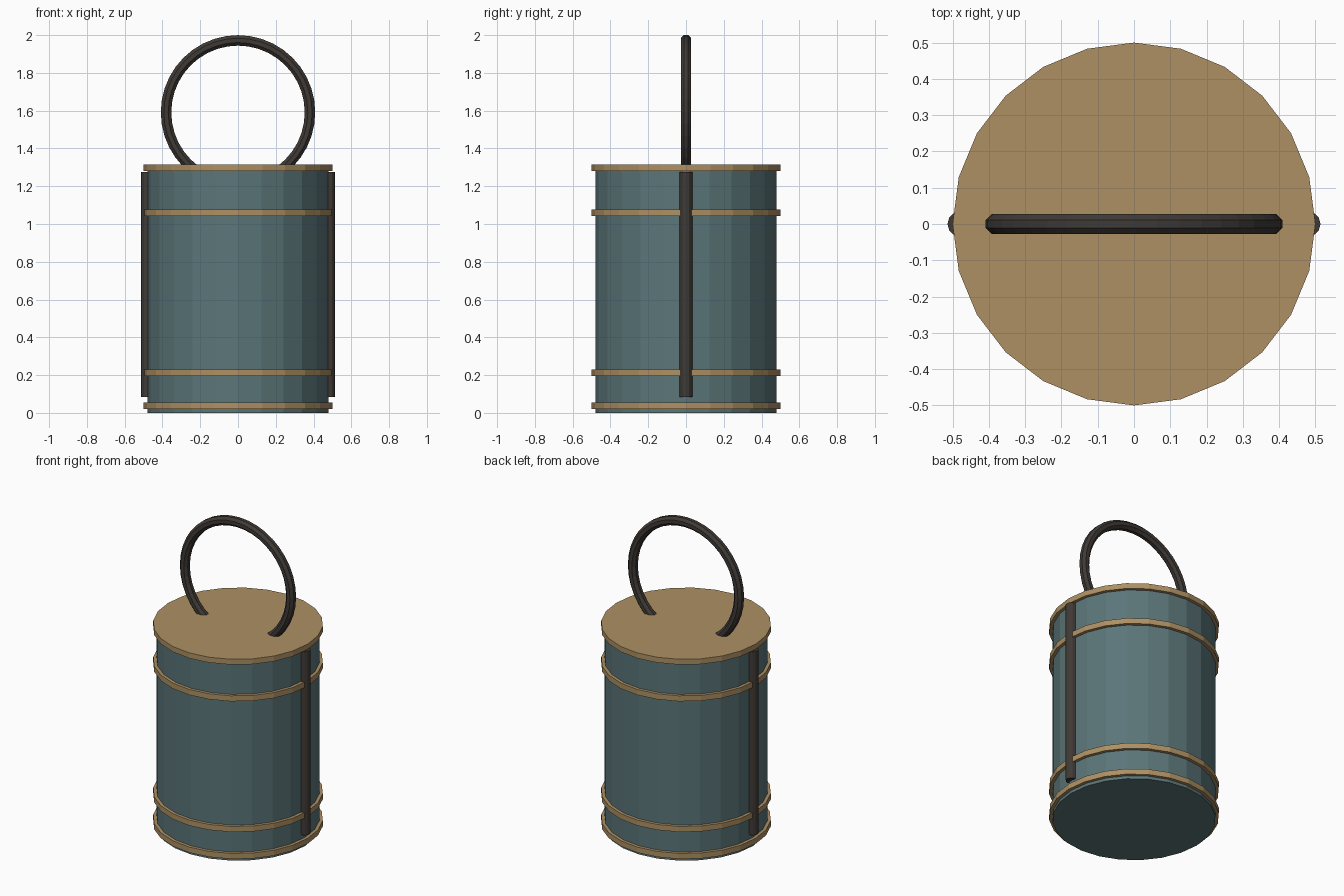
import bpy, bmesh
from math import pi, cos, sin

cube = bpy.data.objects.get("Cube")
if cube:
    bpy.data.objects.remove(cube)


def material(name, rgb):
    m = bpy.data.materials.new(name)
    m.use_nodes = True
    m.diffuse_color = (*rgb, 1)
    m.node_tree.nodes["Principled BSDF"].inputs["Base Color"].default_value = (*rgb, 1)
    return m


teal = material("teal paint", (0.105, 0.18, 0.19))
brass = material("aged brass", (0.42, 0.28, 0.125))
iron = material("dark iron", (0.05, 0.042, 0.036))


def cylinder(name, mat, radius, z0, z1, sides=24, x=0):
    bpy.ops.mesh.primitive_cylinder_add(vertices=sides, radius=radius, depth=z1 - z0,
                                        location=(x, 0, (z0 + z1) / 2))
    ob = bpy.context.object
    ob.name = name
    ob.data.materials.append(mat)
    return ob


def ring(name, mat, major, minor, z, steps=40, sides=8):
    """Upright faceted ring in the xz plane."""
    bm = bmesh.new()
    loops = []
    for i in range(steps):
        a = 2 * pi * i / steps
        loop = []
        for j in range(sides):
            b = 2 * pi * (j + 0.5) / sides
            r = major + minor * cos(b)
            loop.append(bm.verts.new((r * cos(a), minor * sin(b), z + r * sin(a))))
        loops.append(loop)
    for i in range(steps):
        p, q = loops[i], loops[(i + 1) % steps]
        for j in range(sides):
            k = (j + 1) % sides
            bm.faces.new((p[j], p[k], q[k], q[j]))
    bmesh.ops.recalc_face_normals(bm, faces=bm.faces)
    me = bpy.data.meshes.new(name)
    bm.to_mesh(me)
    bm.free()
    me.materials.append(mat)
    ob = bpy.data.objects.new(name, me)
    bpy.context.collection.objects.link(ob)


# Drum and lid
cylinder("drum_body", teal, 0.48, 0, 1.29)
cylinder("lid", brass, 0.5, 1.28, 1.315)

# Hoops around the drum
for name, z in (("bottom_hoop", 0.038), ("lower_hoop", 0.213), ("upper_hoop", 1.06)):
    cylinder(name, brass, 0.5, z - 0.018, z + 0.018)

# Side rods
for name, side in (("left_rod", 1), ("right_rod", -1)):
    cylinder(name, iron, 0.034, 0.085, 1.275, 12, side * 0.48)

# Carrying ring sunk into the lid
ring("handle_ring", iron, 0.381, 0.03, 1.591)
